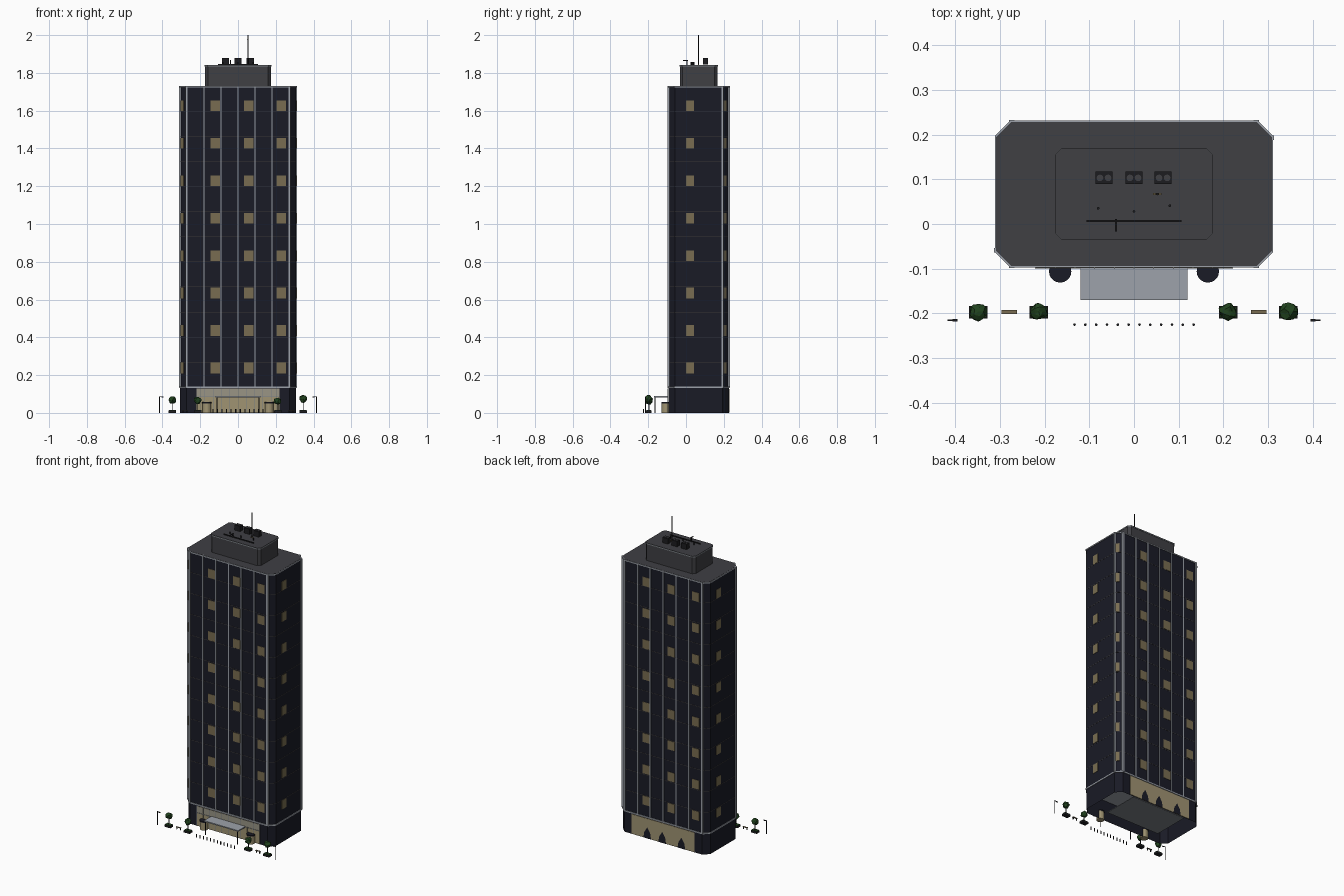
import bpy, bmesh, math, random
from mathutils import Matrix, Vector

random.seed(4)
cube = bpy.data.objects.get("Cube")
if cube:
    bpy.data.objects.remove(cube)


def material(name, r, g, b):
    m = bpy.data.materials.new(name)
    m.use_nodes = True
    m.diffuse_color = (r, g, b, 1)
    m.node_tree.nodes["Principled BSDF"].inputs["Base Color"].default_value = (r, g, b, 1)
    return m


NAVY = material("dark navy glass", .0098, .0105, .019)
STEEL = material("light steel", .34, .365, .405)
ROOF = material("charcoal roof", .05, .05, .057)
AMBER = material("dim amber", .19, .152, .082)
LOBBY = material("warm lobby light", .35, .295, .17)
UPPER = material("pale lobby glazing", .32, .3, .235)
BAND = material("floor line grey", .045, .042, .04)
BLACK = material("near black metal", .012, .012, .014)
FLOOR = material("slab grey", .2, .22, .24)
GREEN = material("leaf green", .015, .056, .013)


def finish(name, bm, mat):
    bmesh.ops.recalc_face_normals(bm, faces=bm.faces)
    me = bpy.data.meshes.new(name)
    bm.to_mesh(me)
    bm.free()
    me.materials.append(mat)
    ob = bpy.data.objects.new(name, me)
    bpy.context.collection.objects.link(ob)
    return ob


def add_box(bm, centre, size, turn=0):
    m = Matrix.Translation(centre) @ Matrix.Rotation(turn, 4, 'Z') @ Matrix.Diagonal((*size, 1))
    bmesh.ops.create_cube(bm, size=1, matrix=m)


def add_rod(bm, base, radius, height, sides=8):
    m = Matrix.Translation(Vector(base) + Vector((0, 0, height / 2)))
    bmesh.ops.create_cone(bm, cap_ends=True, segments=sides, radius1=radius,
                          radius2=radius, depth=height, matrix=m)


def boxes(name, mat, items):
    bm = bmesh.new()
    for item in items:
        add_box(bm, *item)
    return finish(name, bm, mat)


def rods(name, mat, items):
    bm = bmesh.new()
    for item in items:
        add_rod(bm, *item)
    return finish(name, bm, mat)


def corners(hx, hy, c):
    """Outline of a rectangle with cut corners, counter-clockwise."""
    return [(-hx + c, -hy), (hx - c, -hy), (hx, -hy + c), (hx, hy - c),
            (hx - c, hy), (-hx + c, hy), (-hx, hy - c), (-hx, -hy + c)]


def prism(name, mat, hx, hy, c, z0, z1, open_base=False):
    bm = bmesh.new()
    low, high = [[bm.verts.new((x, y + CY, z)) for x, y in corners(hx, hy, c)] for z in (z0, z1)]
    for i in range(8):
        j = (i + 1) % 8
        bm.faces.new((low[i], low[j], high[j], high[i]))
    bm.faces.new(high)
    if not open_base:
        bm.faces.new(low[::-1])
    return finish(name, bm, mat)


# Tower body over a hollow podium
CY = .067
HX, HY, CUT = .307, .16, .034
BASE, TOP = .135, 1.73
MID = (BASE + TOP) / 2
prism("podium", NAVY, HX, HY, CUT, 0, BASE, True)
prism("tower", NAVY, HX, HY, CUT, BASE, TOP - .004)
prism("base_trim", STEEL, HX + .004, HY + .004, CUT, BASE - .004, BASE + .004)
prism("roof_trim", STEEL, HX + .004, HY + .004, CUT, TOP - .008, TOP - .001)
prism("main_roof", ROOF, HX + .001, HY + .001, CUT, TOP - .003, TOP)
prism("roof_storey", ROOF, .175, .1, .015, TOP, 1.838)
prism("roof_storey_trim", FLOOR, .177, .102, .015, 1.834, 1.84)
prism("roof_storey_top", ROOF, .1765, .1015, .015, 1.838, 1.842)
for k in range(1, 12):
    z = BASE + k * (TOP - BASE) / 12
    prism("floor_line", BAND, HX + .0008, HY + .0008, CUT, z - .0015, z + .0015)

# Vertical fins between the bays and at the corners, with half-turn symmetry
fins = [((x, CY + s * HY, MID), (.007, .008, TOP - BASE))
        for s in (-1, 1) for x in (-.18, -.09, 0, .09, .18)]
fins += [((x, y + CY, MID), (.012, .01, TOP - BASE), 0)
         for x, y in corners(HX, HY, CUT) if abs(y) == HY or x * y > 0]
boxes("facade_fins", STEEL, fins)

# Lit windows, repeated with half-turn symmetry
windows = []
for row in range(8):
    z = .237 + row * .1985
    for s in (1, -1):
        for x in (-.12, .056, .228):
            windows.append(((s * x, CY - s * HY, z), (.05, .004, .057)))
        windows.append(((s * HX, CY - s * .046, z), (.004, .044, .057)))
        windows.append(((s * (HX - .012), CY + s * (HY - CUT + .012), z),
                        (.004, .024, .057), math.radians(-45)))
boxes("lit_windows", AMBER, [w if len(w) < 3 else (w[0], w[1], -w[2]) for w in windows])

# Lobby glazing at front and back, paler above the canopy
boxes("lobby_glazing", LOBBY, [((0, CY + s * (HY + .0025), .065), (.44, .003, .125)) for s in (-1, 1)])
boxes("upper_glazing", UPPER, [((0, CY - HY - .0035, .108), (.44, .003, .04))])
frames = [((x * .044, CY - HY - .0045, .065), (.002, .003, .125)) for x in range(-5, 6)]
frames.append(((0, CY - HY - .0045, .085), (.44, .003, .003)))
boxes("lobby_frames", FLOOR, frames)
boxes("lobby_floor", FLOOR, [((0, .105, .002), (.38, .235, .004))])

# Pointed dark shapes on the rear glazing
bm = bmesh.new()
for x in (-.13, .005, .11):
    outline = [(-.027, .002), (-.021, .038), (0, .072), (.021, .038), (.027, .002)]
    bm.faces.new([bm.verts.new((x + u, CY + HY + .0048, z)) for u, z in outline])
finish("rear_lobby_shapes", bm, NAVY)

# Entrance canopy, posts and drum doors
boxes("canopy", STEEL, [((0, -.132, .086), (.24, .076, .007))])
rods("canopy_posts", BLACK, [((s * .112, -.165, 0), .0025, .084) for s in (-1, 1)])
rods("drum_doors", LOBBY, [((s * .165, -.106, 0), .023, .05, 20) for s in (-1, 1)])
rods("drum_door_caps", NAVY, [((s * .165, -.106, .05), .025, .008, 20) for s in (-1, 1)])

# Bollards
rods("bollards", BLACK, [((-.133 + i * .0242, -.225, 0), .003, .02) for i in range(12)])

# Planters with low hedging and trees
TREES = [(-.348, .068), (-.213, .066), (.211, .062), (.345, .074)]
boxes("planters", BLACK, [((x, -.197, .006), (.041, .028, .012)) for x, h in TREES])
boxes("planter_hedges", GREEN, [((x, -.197, .0135), (.037, .024, .005)) for x, h in TREES])
rods("tree_trunks", BLACK, [((x, -.197, .014), .0025, h - .014, 6) for x, h in TREES])
bm = bmesh.new()
for x, h in TREES:
    mid = Vector((x, -.196, h))
    ball = bmesh.ops.create_icosphere(bm, subdivisions=2, radius=.02,
                                      matrix=Matrix.Translation(mid))
    for v in ball["verts"]:
        v.co = mid + (v.co - mid) * random.uniform(.82, 1.15)
finish("tree_crowns", bm, GREEN)

# Benches
boxes("bench_seats", AMBER, [((s * .279, -.197, .014), (.034, .009, .003)) for s in (-1, 1)])
boxes("bench_legs", BLACK, [((s * .279 + t, -.197, .006), (.003, .007, .012))
                            for s in (-1, 1) for t in (-.012, .012)])

# Street lamps with arms reaching inward
rods("lamp_poles", BLACK, [((s * .415, -.215, 0), .002, .086) for s in (-1, 1)])
boxes("lamp_arms", BLACK, [((s * .406, -.215, .085), (.022, .003, .003)) for s in (-1, 1)]
      + [((s * .4, -.215, .083), (.011, .006, .004)) for s in (-1, 1)])

# Rooftop cooling units with twin fans
UNITS = (-.067, 0, .065)
R = 1.841
boxes("cooling_units", BLACK, [((x, .103, R + .02), (.038, .028, .034)) for x in UNITS])
rods("cooling_fans", ROOF, [((x + t, .103, R + .037), .0075, .002, 12)
                            for x in UNITS for t in (-.009, .009)])

# Maintenance rail and davit
boxes("maintenance_rail", BLACK, [((0, .007, R + .004), (.212, .004, .006)),
                                  ((-.04, .005, R + .013), (.005, .007, .025)),
                                  ((-.04, -.003, R + .025), (.005, .028, .004))])
rods("roof_vents", BLACK, [((x, y, R), .003, .016) for x, y in ((-.08, .035), (0, .028), (.08, .041))])

# Antenna mast
rods("antenna_mast", BLACK, [((.052, .067, R), .0028, 2 - R)])
boxes("antenna_crossbars", BLACK, [((.052, .067, z), (.008, .002, .002)) for z in (1.9, 1.94, 1.975)])
boxes("antenna_plate", AMBER, [((.052, .067, R + .003), (.018, .005, .004))])
